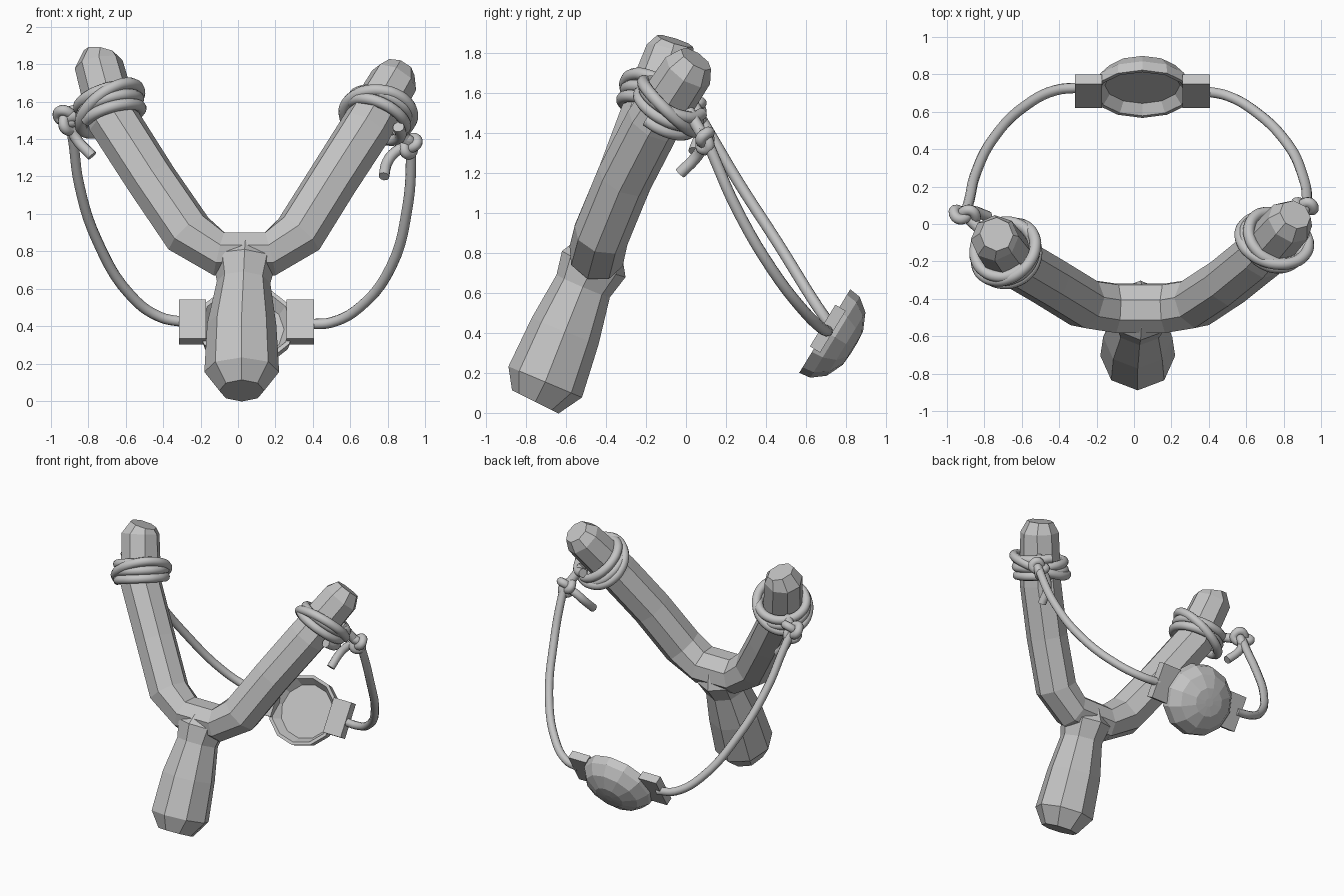
import bpy, bmesh, math
from mathutils import Vector as V

if "Cube" in bpy.data.objects:
    bpy.data.objects.remove(bpy.data.objects["Cube"])

grey = bpy.data.materials.new("plain grey")
grey.diffuse_color = (0.55, 0.55, 0.55, 1)
grey.use_nodes = True
grey.node_tree.nodes["Principled BSDF"].inputs["Base Color"].default_value = grey.diffuse_color
FRONT = V((0, -0.934, 0.358))          # normal of the tilted fork plane


def finish(name, me):
    ob = bpy.data.objects.new(name, me)
    bpy.context.collection.objects.link(ob)
    me.materials.clear()
    me.materials.append(grey)
    return ob


def loft(name, rings, normal, sides=8, axis=None):
    """Skin rings of (centre, in-plane radius, depth radius)."""
    bm = bmesh.new()
    pts = [V(r[0]) for r in rings]
    loops = []
    for i, (c, ra, rb) in enumerate(rings):
        t = axis or (pts[min(i + 1, len(pts) - 1)] - pts[max(i - 1, 0)]).normalized()
        n = (normal - t * normal.dot(t)).normalized()
        s = t.cross(n)
        loops.append([bm.verts.new(V(c) + s * ra * math.cos(a) + n * rb * math.sin(a))
                      for a in (2 * math.pi * k / sides for k in range(sides))])
    for p, q in zip(loops, loops[1:]):
        for k in range(sides):
            j = (k + 1) % sides
            bm.faces.new((p[k], p[j], q[j], q[k]))
    bm.faces.new(loops[0])
    bm.faces.new(loops[-1])
    bmesh.ops.recalc_face_normals(bm, faces=bm.faces)
    me = bpy.data.meshes.new(name)
    bm.to_mesh(me)
    bm.free()
    return finish(name, me)


def rope(name, points, radius=0.029, cyclic=False):
    """Round smooth tube through the points."""
    cu = bpy.data.curves.new(name + "_path", 'CURVE')
    cu.dimensions = '3D'
    cu.bevel_depth, cu.bevel_resolution = radius, 3
    cu.use_fill_caps = True
    cu.resolution_u = 5
    sp = cu.splines.new('BEZIER')
    sp.bezier_points.add(len(points) - 1)
    sp.use_cyclic_u = cyclic
    for bp, p in zip(sp.bezier_points, points):
        bp.co = p
        bp.handle_left_type = bp.handle_right_type = 'AUTO'
    tmp = bpy.data.objects.new(name + "_tmp", cu)
    bpy.context.collection.objects.link(tmp)
    bpy.context.view_layer.update()
    me = bpy.data.meshes.new_from_object(tmp.evaluated_get(bpy.context.evaluated_depsgraph_get()))
    bpy.data.objects.remove(tmp)
    ob = finish(name, me)
    for p in me.polygons:
        p.use_smooth = len(p.vertices) == 4
    return ob


# Handle
loft("handle", [((0.02, -0.755, 0.055), .12, .13), ((0.02, -0.705, 0.155), .2, .2),
                ((0.02, -0.605, 0.41), .185, .18), ((0.03, -0.515, 0.635), .143, .145),
                ((0.035, -0.462, 0.745), .17, .172), ((0.04, -0.435, 0.83), .09, .12)], FRONT)

# Fork: one skin from the left tip through the crotch to the right tip
loft("fork", [((-.735, -.055, 1.862), .09, .095), ((-.745, -.075, 1.80), .13, .13),
              ((-.665, -.185, 1.5), .14, .14), ((-.46, -.305, 1.18), .137, .14),
              ((-.265, -.425, .895), .14, .14), ((-.1, -.45, .785), .125, .142),
              ((.17, -.45, .785), .125, .142), ((.325, -.425, .89), .14, .14),
              ((.50, -.31, 1.17), .137, .14), ((.68, -.165, 1.45), .14, .14),
              ((.835, .01, 1.715), .13, .13), ((.862, .05, 1.772), .088, .09)], FRONT)

# Pouch: shallow hollow bowl with a flat inside, opening forward and up
DEPTH = V((0, 0.85, -0.52)).normalized()
UP = V((0, 0.52, 0.85)).normalized()
rim = V((0.045, 0.695, 0.41))
profile = [(.19, .055), (.228, .0), (.25, 0), (.242, .06), (.19, .125), (.10, .165), (.03, .17)]
loft("pouch", [(rim + DEPTH * d, r * 1.06, r * .98) for r, d in profile], UP, 12, DEPTH)

# Pouch end tabs: thin plates
for side, x0, x1 in (("left", -.315, -.17), ("right", .405, .26)):
    bm = bmesh.new()
    bmesh.ops.create_cube(bm, size=1)
    mid = V(((x0 + x1) / 2, .71, .422))
    for v in bm.verts:
        c = v.co
        v.co = mid + V((c.x * .145, 0, 0)) + DEPTH * c.y * .06 + UP * c.z * .245
    me = bpy.data.meshes.new("tab")
    bm.to_mesh(me)
    bm.free()
    finish(side + "_pouch_tab", me)

# Elastic cords
rope("left_cord", [(-.9, .06, 1.5), (-.88, .13, 1.38), (-.85, .26, 1.16), (-.75, .46, .85),
                   (-.57, .64, .56), (-.42, .715, .45), (-.28, .73, .42)], .028)
rope("right_cord", [(.92, .09, 1.4), (.925, .14, 1.28), (.905, .25, 1.03), (.82, .43, .72),
                    (.65, .6, .5), (.5, .685, .42), (.38, .71, .41)], .028)


def wraps(side, centre, axis, lean, knot, size, tail, start):
    """Cord wound round an arm, a crossing loop, a knot and a loose tail."""
    centre, axis, knot = V(centre), V(axis).normalized(), V(knot)
    u = axis.cross(V((0, 1, 0))).normalized()
    w = axis.cross(u)
    n = 30
    coil = []
    for i in range(n + 1):
        a = start + 2.3 * 2 * math.pi * i / n
        coil.append(centre + (u * math.cos(a) + w * math.sin(a)) * .16 + axis * (.125 * (i / n - .5)))
    rope(side + "_wrap", coil, .031)
    loop = []
    for i in range(14):
        a = 2 * math.pi * i / 14
        loop.append(centre + (u * math.cos(a) + w * math.sin(a)) * .175
                    + axis * .07 * math.cos(a - lean))
    rope(side + "_crossing_loop", loop, .031, cyclic=True)
    tre = []
    for i in range(18):
        t = 2 * math.pi * i / 18
        tre.append(knot + V((math.sin(t) + 2 * math.sin(2 * t), -1.2 * math.sin(3 * t),
                             math.cos(t) - 2 * math.cos(2 * t))) * size)
    rope(side + "_knot", tre, .029, True)
    out = V((knot.x - centre.x, knot.y - centre.y, 0)).normalized()
    rope(side + "_knot_link", [centre + out * .15 - axis * .03, knot], .031)
    rope(side + "_tail", [knot] + [V(p) for p in tail])


wraps("left", (-.685, -.15, 1.565), (-.2, .3, .8), 2.6, (-.905, .05, 1.51), .021,
      [(-.87, .07, 1.41), (-.78, .04, 1.31)], 0.5)
wraps("right", (.75, -.085, 1.535), (.43, .48, .8), 2.2, (.912, .095, 1.37), .017,
      [(.84, .08, 1.33), (.8, .05, 1.28), (.78, -.03, 1.2)], 2.5)
